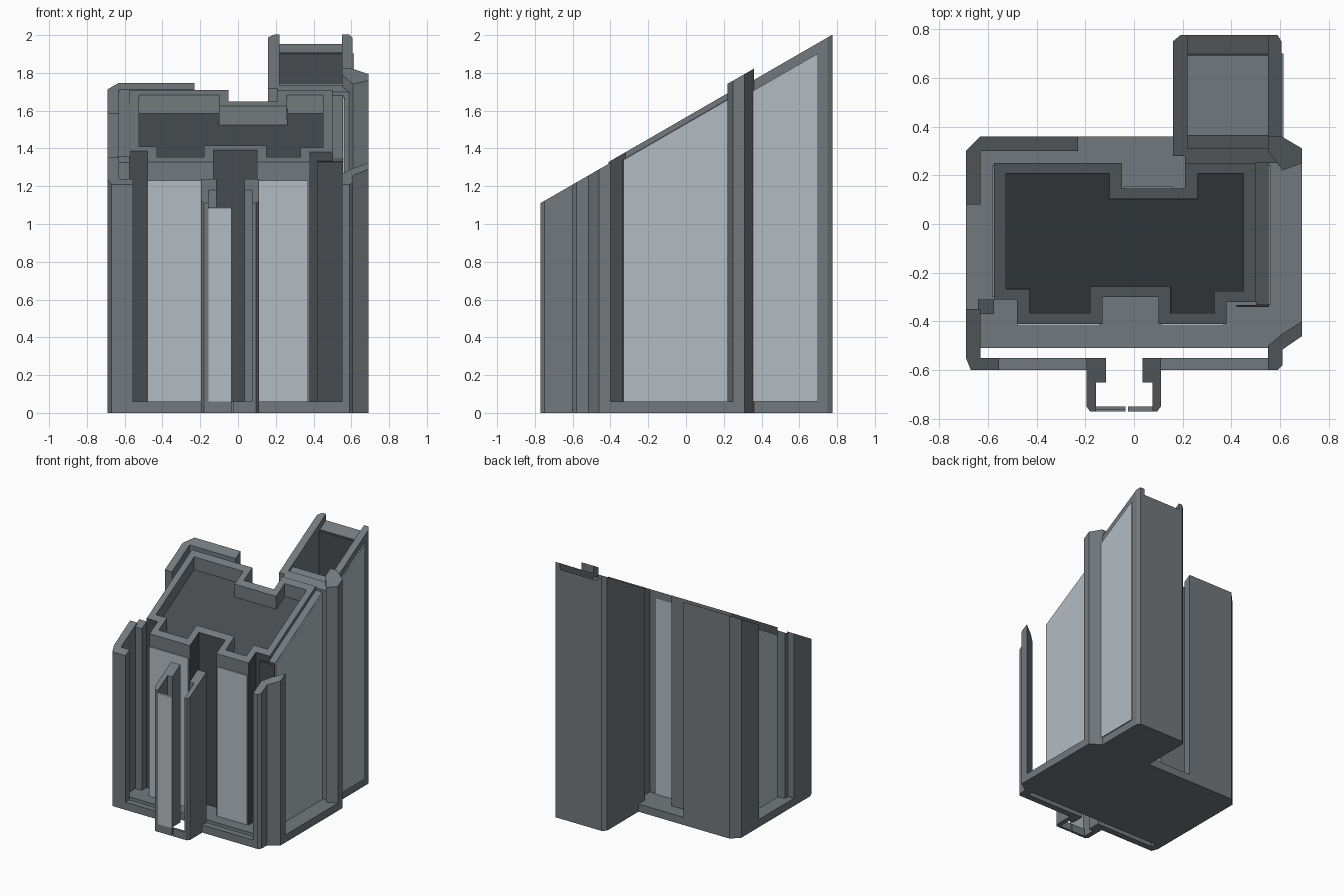
import bpy
import bmesh

cube = bpy.data.objects.get("Cube")
if cube:
    bpy.data.objects.remove(cube, do_unlink=True)

SLOPE = 0.577     # pitch shared by every roof edge
RIDGE = 1.555     # roof height at y = 0
BASE = 0.06


def material(name, rgb):
    mat = bpy.data.materials.new(name)
    mat.use_nodes = True
    color = (*rgb, 1)
    mat.diffuse_color = color
    mat.node_tree.nodes["Principled BSDF"].inputs["Base Color"].default_value = color
    return mat


grey = material("concrete_grey", (0.17, 0.19, 0.205))
dark = material("dark_grey", (0.065, 0.072, 0.078))
glass = material("pale_glass", (0.45, 0.505, 0.545))


def prism(name, pts, mat=grey, z0=0.0, rise=0.0, flat=None):
    """Extrude a plan outline up to the pitched roof, or to a flat height."""
    bm = bmesh.new()
    low = [bm.verts.new((x, y, z0)) for x, y in pts]
    high = [bm.verts.new((x, y, RIDGE + rise + SLOPE * y if flat is None else flat))
            for x, y in pts]
    bm.faces.new(low[::-1])
    bm.faces.new(high)
    n = len(pts)
    for i in range(n):
        j = (i + 1) % n
        bm.faces.new((low[i], low[j], high[j], high[i]))
    bmesh.ops.recalc_face_normals(bm, faces=bm.faces)
    mesh = bpy.data.meshes.new(name)
    bm.to_mesh(mesh)
    bm.free()
    obj = bpy.data.objects.new(name, mesh)
    bpy.context.collection.objects.link(obj)
    mesh.materials.append(mat)
    return obj


def block(name, x0, x1, y0, y1, **kw):
    return prism(name, [(x0, y0), (x1, y0), (x1, y1), (x0, y1)], **kw)


# Ground slab
prism("base_slab", [(-.69, -.51), (.61, -.51), (.69, -.40), (.69, .31), (.605, .36),
                    (.605, .75), (.59, .775), (.19, .775), (.16, .75), (.16, .36),
                    (-.63, .36), (-.69, .30)], flat=BASE)

# Main core with notched corners, a flat rim, a sunken roof and dark notch walls
core = prism("main_core", [(-.48, -.41), (-.13, -.41), (-.13, -.30), (.10, -.30),
                           (.10, -.41), (.38, -.41), (.38, -.32), (.50, -.32),
                           (.50, .25), (.21, .25), (.21, .145), (-.05, .145),
                           (-.05, .25), (-.575, .25), (-.575, -.31), (-.48, -.31)],
             rise=.01)
core.data.materials.append(dark)
bm = bmesh.new()
bm.from_mesh(core.data)
bm.normal_update()
for f in bm.faces:
    if abs(f.normal.z) < 0.1 and -.40 < f.calc_center_median().y < -.28:
        f.material_index = 1
roof = max(bm.faces, key=lambda f: f.normal.z)
for width in (0.05, 0.001):
    bmesh.ops.inset_region(bm, faces=[roof], thickness=width, use_even_offset=True)
roof.material_index = 1
for v in roof.verts:
    v.co.z -= 0.1
bm.to_mesh(core.data)
bm.free()

# Right side wall, its corner pillar and the links to the neighbours
block("right_wall", .50, .555, -.332, .25, rise=-.02)
block("right_wall_front", .42, .555, -.34, -.332, mat=dark, z0=BASE, rise=-.03)
block("left_corner_link", -.64, -.575, -.37, -.31, rise=-.015)
block("tower_link", .21, .60, .25, .31)
prism("right_pillar", [(.55, .30), (.61, .22), (.69, .25), (.69, .31), (.605, .36), (.55, .36)],
      rise=.06)

# Tower: hollow shaft with raised side walls
prism("tower_left_wall", [(.16, .28), (.22, .28), (.22, .775), (.19, .775), (.16, .75)])
prism("tower_right_wall", [(.55, .30), (.605, .30), (.605, .75), (.59, .775), (.55, .775)])
block("tower_back_wall", .22, .55, .70, .775, rise=-.05)
block("tower_front_wall", .22, .55, .30, .365, rise=-.02)
block("tower_inner_lining", .22, .55, .692, .70, mat=dark, z0=BASE, rise=-.055)

# Glass panels
T = 0.008
for side, x0, x1 in (("left", -.48, -.14), ("right", .11, .37)):
    block("front_glass_" + side, x0, x1, -.41 - T, -.41, mat=glass, z0=BASE, flat=1.23)
block("right_glass", .555, .555 + T, -.332, .24, mat=glass, z0=BASE, rise=-.025)
block("tower_glass", .605, .605 + T, .35, .70, mat=glass, z0=BASE, rise=-.055)
block("left_glass", -.575 - T, -.575, -.30, .24, mat=glass, z0=BASE, rise=-.05)
block("notch_glass", -.04, .16, .145, .145 + T, mat=glass, z0=BASE, rise=-.05)

# Free-standing corner screens
prism("back_left_screen", [(-.69, .08), (-.63, .08), (-.63, .30), (-.23, .30),
                           (-.23, .36), (-.63, .36), (-.69, .30)], rise=-.015)
prism("front_left_screen", [(-.69, -.35), (-.69, -.55), (-.67, -.60), (-.555, -.60),
                            (-.555, -.55), (-.63, -.55), (-.63, -.35)])
prism("front_right_screen", [(.55, -.60), (.59, -.60), (.61, -.58), (.61, -.515),
                             (.69, -.46), (.69, -.40), (.61, -.45), (.55, -.50)])

# Low front curb
block("front_curb_left", -.555, -.19, -.60, -.55, flat=BASE)
block("front_curb_right", .11, .55, -.60, -.55, flat=BASE)

# Entrance posts
prism("left_post", [(-.195, -.55), (-.195, -.75), (-.18, -.77), (-.155, -.77),
                    (-.155, -.65), (-.115, -.65), (-.115, -.55)])
prism("right_post", [(.11, -.55), (.11, -.75), (.095, -.77), (.075, -.77),
                     (.075, -.65), (.035, -.65), (.035, -.55)])
block("post_glass", -.155, -.035, -.77, -.762, mat=glass, z0=BASE, rise=-.025)
block("post_sill_left", -.155, -.035, -.77, -.75, flat=BASE)
block("post_sill_right", -.025, .075, -.77, -.75, flat=BASE)
